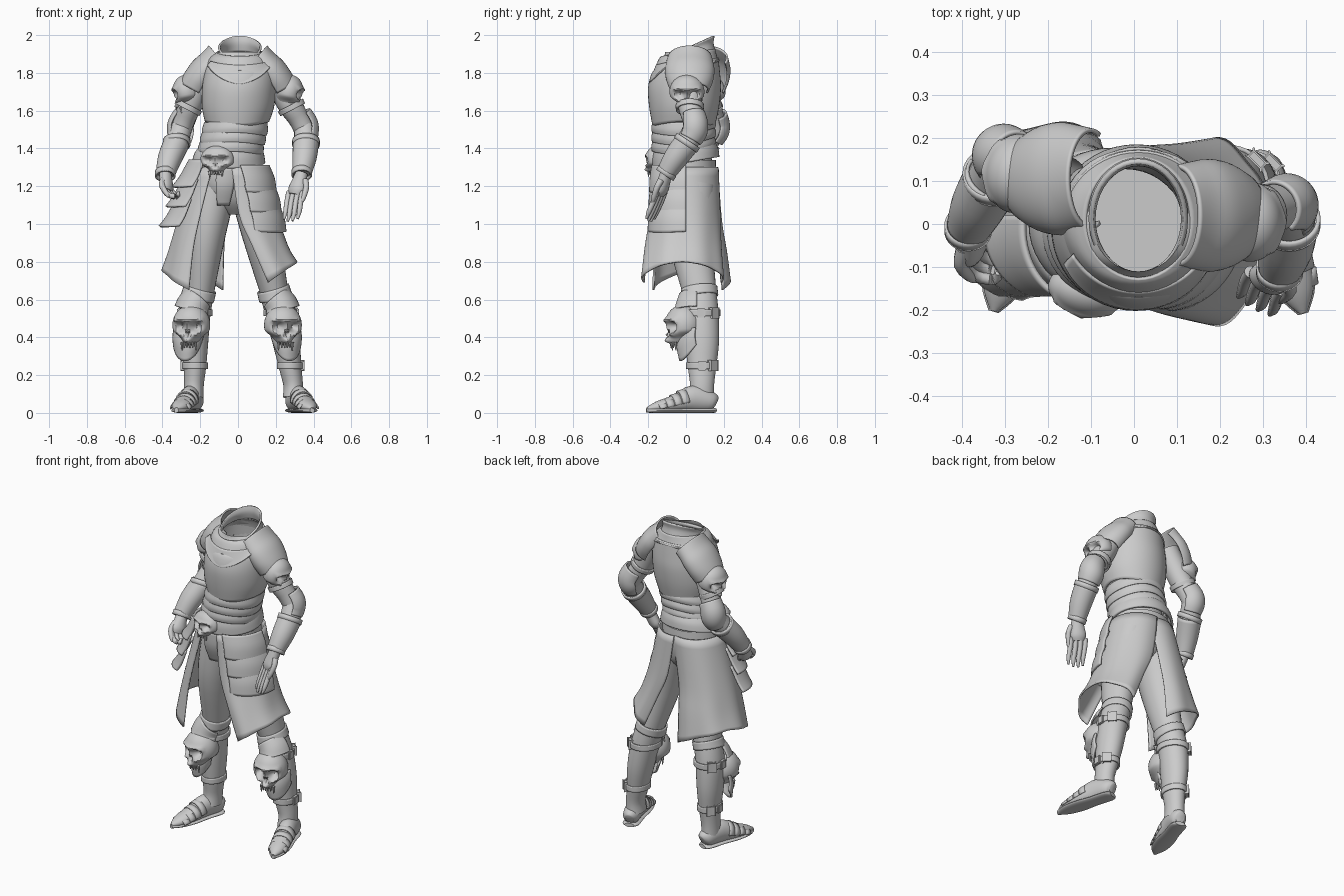
import bpy, bmesh
from math import sin, cos, exp, radians, pi
from mathutils import Vector, Matrix


def finish(name, bm, thick=0):
    bmesh.ops.recalc_face_normals(bm, faces=bm.faces)
    me = bpy.data.meshes.new(name)
    bm.to_mesh(me)
    bm.free()
    ob = bpy.data.objects.new(name, me)
    bpy.context.collection.objects.link(ob)
    if thick:
        m = ob.modifiers.new("thickness", 'SOLIDIFY')
        m.thickness, m.offset = thick, 0
    bpy.ops.object.select_all(action='DESELECT')
    bpy.context.view_layer.objects.active = ob
    ob.select_set(True)
    bpy.ops.object.shade_smooth_by_angle(angle=radians(40))
    return ob


def spline(pts, sub):
    P = [tuple(p) + (p[3],) * (len(p) == 4) for p in pts]
    P = [Vector(p + (0,) * (7 - len(p))) for p in P]
    P = [P[0]] + P + [P[-1]]
    out = []
    for i in range(1, len(P) - 2):
        a, b, c, d = P[i - 1:i + 3]
        for k in range(sub):
            t = k / sub
            out.append(0.5 * (2 * b + (c - a) * t + (2 * a - 5 * b + 4 * c - d) * t * t
                              + (3 * b - a - 3 * c + d) * t ** 3))
    return out + [P[-2]]


def sheet(name, pts, a0=0, a1=360, n=32, thick=0, flat=False, face=(0, -1, 0), ripple=0, cap=False, sub=4):
    """Skin around a path. Point: x, y, z, rx, ry, tilt, wave. Angle 0 is front, 90 is +x."""
    P = spline(pts, sub)
    closed = abs(a1 - a0) >= 360
    mid = 0 if closed else radians((a0 + a1) / 2)
    half = radians(abs(a1 - a0) / 2)
    cols = n if closed else n + 1
    bm = bmesh.new()
    rows = []
    for j, p in enumerate(P):
        t = (P[min(j + 1, len(P) - 1)].xyz - P[max(j - 1, 0)].xyz).normalized()
        if face[2] == 0 and t.z < 0:
            t = -t
        if flat:
            t = Vector((0, 0, 1))
        f = Vector(face)
        f = (f - t * f.dot(t)).normalized()
        s = t.cross(f)
        row = []
        for i in range(cols):
            a = radians(a0 + (a1 - a0) * i / n)
            q = 1 + ripple * sin(7 * a) * j / len(P)
            wave = cos(2 * a) if closed else 1 - 2 * abs((a - mid) / half) ** 1.6
            row.append(bm.verts.new(p.xyz + s * (sin(a) * p[3] * q) + f * (cos(a) * p[4] * q)
                                    + t * (p[5] * cos(a - mid) + p[6] * wave)))
        rows.append(row)
    for r, q in zip(rows, rows[1:]):
        for i in range(n):
            k = (i + 1) % cols
            bm.faces.new((r[i], r[k], q[k], q[i]))
    if cap:
        bm.faces.new(rows[0])
        bm.faces.new(rows[-1])
    return finish(name, bm, thick)


def skull(name, loc, w, h, d, yaw, pitch=0):
    bm = bmesh.new()
    bmesh.ops.create_uvsphere(bm, u_segments=48, v_segments=36, radius=1)
    for v in bm.verts:
        x, y, z = v.co
        ax = abs(x)
        if y < 0.1:
            y += 0.6 * exp(-((ax - .4) / .25) ** 2 - ((z + .03) / .24) ** 2)    # eye sockets
            y += 0.35 * exp(-(x / .12) ** 2 - ((z + .4) / .15) ** 2)            # nose
            y -= 0.14 * exp(-((z - .3) / .12) ** 2) * (ax < .8)                 # brow
            y -= 0.2 * exp(-((ax - .55) / .17) ** 2 - ((z + .42) / .12) ** 2)   # cheeks
            y -= 0.4 * exp(-(x / .38) ** 2 - ((z + .74) / .22) ** 2)            # upper jaw
        if z < -.3:
            x *= 1 - .3 * min(1, (-z - .3) / .3)
        v.co = x, y, z
    for i in range(6):
        x = (i - 2.5) * .15
        L = .42 if i in (0, 5) else .28
        bmesh.ops.create_cone(bm, cap_ends=True, segments=8, radius1=.03, radius2=.085, depth=L,
                              matrix=Matrix.Translation((x, -.75 + x * x, -.8 - L / 2)))
    bm.transform(Matrix.Translation(loc) @ Matrix.Rotation(radians(yaw), 4, 'Z')
                 @ Matrix.Rotation(radians(pitch), 4, 'X') @ Matrix.Diagonal((w / 2, d, h / 2, 1)))
    finish(name, bm)


def block(name, loc, size, yaw):
    bm = bmesh.new()
    bmesh.ops.create_cube(bm, size=1)
    bm.transform(Matrix.Translation(loc) @ Matrix.Rotation(radians(yaw), 4, 'Z') @ Matrix.Diagonal((*size, 1)))
    bmesh.ops.bevel(bm, geom=bm.edges[:], offset=.004, segments=2, affect='EDGES')
    finish(name, bm)


# Torso, breastplate, pointed yoke, gorget and collar
sheet("torso", [(-.045, 0, 1.25, .17, .15), (-.03, -.01, 1.4, .15, .14), (-.01, -.015, 1.5, .155, .145),
                (0, -.01, 1.62, .175, .165), (.005, -.005, 1.74, .18, .172), (.01, .01, 1.83, .172, .158),
                (.01, .018, 1.885, .15, .135), (.01, .015, 1.91, .11, .125)], flat=True, n=40)
sheet("breastplate", [(-.005, -.012, 1.53, .165, .16, 0, -.012), (0, -.01, 1.62, .186, .18), (.005, -.008, 1.72, .19, .188),
                      (.01, 0, 1.8, .182, .175), (.01, .01, 1.85, .168, .156, -.03)], flat=True, n=48, thick=.01)
sheet("chest_yoke", [(.01, .006, 1.85, .172, .162, 0, -.01), (.008, -.001, 1.81, .187, .18, 0, -.035),
                     (.007, -.006, 1.79, .192, .19, 0, -.05)], -62, 62, n=32, flat=True, thick=.008)
sheet("gorget", [(.01, .005, 1.82, .18, .172, -.03, .02), (.01, .012, 1.87, .16, .152),
                 (.01, .012, 1.905, .12, .138, -.02)], flat=True, n=48, thick=.01)
sheet("collar", [(.01, .012, 1.885, .118, .138, -.03), (.01, .012, 1.915, .105, .128, -.045),
                 (.01, .012, 1.935, .11, .134, -.06)], flat=True, n=40, thick=.012)

# Waist lames with scalloped edges, and belts
for k in range(3):
    z, x = 1.525 - .05 * k, -.012 - .011 * k
    sheet(f"waist_lame_{k}", [(x, -.012, z + .02, .162, .158, -.008, .008), (x - .004, -.012, z - .015, .17, .167, -.012, .012),
                              (x - .006, -.012, z - .04, .166, .163, -.014, .014)], flat=True, n=48, thick=.01)
sheet("hip_belt", [(-.04, -.005, 1.405, .16, .157, -.02), (-.047, -.003, 1.37, .178, .168, -.025),
                   (-.05, 0, 1.325, .188, .17, -.03)], flat=True, n=48, thick=.014)
sheet("pelvis", [(-.02, .01, 1.05, .05, .06), (-.03, .01, 1.12, .13, .125), (-.045, .005, 1.22, .175, .155),
                 (-.045, 0, 1.34, .175, .158)], flat=True, cap=True)
skull("belt_skull", (-.11, -.155, 1.34), .18, .15, .06, -12)
sheet("loin_flap", [(-.075, 0, 1.3, .17, .172), (-.08, 0, 1.2, .15, .165), (-.085, 0, 1.1, .1, .125, 0)],
      -14, 22, n=8, thick=.01, flat=True)

# Split skirt: one half around each leg, lower at its front and back edges
sheet("left_skirt", [(-.01, 0, 1.3, .16, .168), (.03, -.005, 1.05, .178, .182), (.1, -.015, .88, .165, .197),
                     (.178, -.018, .745, .135, .212, 0, .055)], -8, 188, n=44, thick=.01, flat=True, ripple=.03)
sheet("right_skirt", [(-.085, 0, 1.3, .15, .165), (-.15, .005, 1.02, .165, .18), (-.175, .015, .86, .185, .195),
                      (-.19, .02, .71, .205, .21, 0, .06)], -20, -213, n=48, thick=.01, flat=True, ripple=.03)

# Hip tassets: overlapping plates
for k in range(3):
    z = 1.31 - .105 * k
    x = -.005 + .022 * k
    sheet(f"left_tasset_{k}", [(x, 0, z, .166 + .004 * k, .178 + .004 * k),
                               (x + .02, 0, z - .07, .174 + .004 * k, .188 + .004 * k),
                               (x + .03, 0, z - .125, .174 + .004 * k, .19 + .004 * k, -.02)],
          6, 90, n=24, thick=.012, flat=True)
    x = -.13 - .035 * k
    sheet(f"right_tasset_{k}", [(x, -.01, z + .03, .125, .165), (x - .025, -.01, z - .06, .15, .165),
                                (x - .05, -.01, z - .1, .165, .165, -.015)],
          -22, -100, n=20, thick=.012, flat=True)

# Legs: trousers, boots, straps, skull knee guards, segmented shoes
LEGS = [("left", 1, [(.06, .02, 1.2, .11, .135), (.12, .02, .95, .1, .12), (.19, .07, .65, .075, .09)],
         [(.185, .07, .66, .078, .088), (.225, .08, .53, .08, .092), (.255, .085, .38, .073, .09),
          (.275, .085, .25, .06, .076), (.292, .085, .15, .052, .064), (.29, .08, .08, .053, .07)],
         (.238, -.012, .465), (.288, .155), (.392, -.205)),
        ("right", -1, [(-.12, .02, 1.2, .115, .135), (-.165, .02, .95, .1, .12), (-.2, .07, .65, .075, .09)],
         [(-.2, .07, .66, .078, .088), (-.225, .08, .53, .08, .092), (-.23, .085, .38, .073, .09),
          (-.228, .085, .25, .06, .076), (-.233, .085, .15, .052, .064), (-.235, .08, .08, .053, .07)],
         (-.247, -.012, .465), (-.22, .15), (-.325, -.2))]
for side, s, thigh, boot, knee, heel, toe in LEGS:
    sheet(side + "_trouser_leg", thigh, n=28)
    sheet(side + "_boot", boot, n=32)
    x, y = boot[0][:2]
    sheet(side + "_boot_cuff", [(x, y, .66, .082, .091, -.01), (x + .014 * s, y, .61, .085, .096, -.015)], thick=.01)
    for m, (z, i, r) in enumerate(((.53, 1, .006), (.25, 3, .004))):
        x, y, _, rx, ry = boot[i]
        sheet(f"{side}_strap_{m}", [(x, y, z + .017, rx + r, ry + r), (x, y, z - .017, rx + r, ry + r)], thick=.01)
        for q in (90, 135):
            a = radians(q)
            block(f"{side}_buckle_{m}_{q}", (x + s * sin(a) * (rx + .006), y - cos(a) * (ry + .006), z),
                  (.045, .022, .05), s * q)
    kx, ky, kz = knee
    yaw = 14 * s
    skull(side + "_knee_skull", knee, .2, .215, .1, yaw, 4)
    sheet(side + "_knee_brow", [(kx - .035 * s, .06, .6, .08, .095, .02), (kx - .015 * s, .06, .57, .088, .11),
                                (kx - .005 * s, .06, .54, .093, .122)], yaw - 75, yaw + 75, n=24, thick=.01)
    sheet(side + "_shin_point", [(kx, .07, .46, .09, .1, -.02), (kx + .008 * s, .07, .44, .088, .115, -.08),
                                 (kx + .015 * s, .075, .425, .078, .105, -.15)], yaw - 65, yaw + 65, n=24, thick=.012, flat=True)

    def along(u, z, rx, ry):
        return (heel[0] + (toe[0] - heel[0]) * u, heel[1] + (toe[1] - heel[1]) * u, z, rx, ry)
    up = (0, 0, 1)
    sheet(side + "_shoe", [along(0, .05, .025, .035), along(.07, .06, .047, .053), along(.33, .075, .052, .069),
                           along(.6, .05, .055, .045), along(.85, .033, .043, .028), along(1, .02, .01, .01)],
          n=28, face=up, cap=True)
    sheet(side + "_sole", [along(0, .013, .03, .012), along(.08, .013, .05, .013), along(.35, .013, .05, .013),
                           along(.62, .013, .057, .013), along(.86, .013, .045, .013), along(1.01, .013, .012, .012)],
          n=20, face=up, cap=True)
    for k in range(4):
        u = .42 + .11 * k
        h = .066 - .011 * k
        sheet(f"{side}_shoe_lame_{k}", [along(u, h, .055, h - .006), along(u + .1, h - .009, .056 - .002 * k, h - .008)],
              -100, 100, n=20, thick=.008, face=up, sub=2)

# Arms: sleeves, pauldrons with skulls, elbow cops, bracers, hands
ARMS = [("left", 1, .02, [(.18, .03, 1.82, .07), (.265, .02, 1.65, .066), (.32, .035, 1.56, .056), (.352, .045, 1.5, .055)],
         [(.352, .045, 1.51, .056), (.36, .005, 1.43, .06), (.352, -.055, 1.35, .055), (.338, -.105, 1.27, .042)],
         90, 135, (-.035, -.03, -.11), (.024, -.014, 0), (.004, -.015, -.02)),
        ("right", -1, .105, [(-.17, .09, 1.82, .07), (-.245, .12, 1.65, .066), (-.28, .145, 1.56, .056), (-.3, .16, 1.5, .055)],
         [(-.3, .16, 1.51, .056), (-.325, .11, 1.43, .06), (-.36, .045, 1.35, .055), (-.385, -.01, 1.265, .042)],
         -98, -150, (.01, -.06, -.09), (-.012, -.022, 0), (.045, -.005, .0))]
for side, s, py, upper, fore, sk, el, d, w, curl in ARMS:
    sheet(side + "_upper_arm", upper, n=24)
    sheet(side + "_forearm", fore, n=24, cap=True)
    sheet(side + "_pauldron", [(.10 * s, py, 1.88, .08, .112), (.135 * s, py, 1.85, .074, .12),
                               (.172 * s, py, 1.81, .08, .126), (.208 * s, py, 1.76, .08, .118),
                               (.237 * s, py, 1.71, .078, .098)], -25 * s, 205 * s, n=36, thick=.01)
    skull(side + "_shoulder_skull", (.27 * s, py - (.015 if s > 0 else -.012), 1.7), .185, .18, .075, sk, 12)
    ux, uy, uz, ur = upper[1]
    sheet(side + "_arm_strap", [(ux + .012 * s, uy, uz - .02, ur + .004), (ux + .025 * s, uy, uz - .045, ur + .003)], thick=.01)
    ex, ey, ez, _ = fore[0]
    sheet(side + "_elbow_cop", [(ex - .025 * s, ey - .008, ez + .07, .06), (ex, ey, ez + .02, .067),
                                (ex + .003 * s, ey - .005, ez - .02, .068), (ex + .006 * s, ey - .025, ez - .06, .06)],
          el - 100, el + 100, n=26, thick=.01)
    bracer = [p[:3] + (p[3] + .005,) for p in fore[1:]]
    sheet(side + "_bracer", bracer, n=28, thick=.008)
    for k, p in enumerate((fore[1], fore[3])):
        r = p[3] + .008
        sheet(f"{side}_bracer_band_{k}", [(p[0], p[1] + .008, p[2] + .012, r), (p[0], p[1] - .008, p[2] - .012, r)], thick=.01, sub=2)
    # Hand with four fingers and a thumb
    d, w, curl = Vector(d), Vector(w), Vector(curl)
    a = Vector(fore[3][:3])
    b = a + d
    f = Vector((w.y, -w.x, 0)).normalized()
    sheet(side + "_palm", [(*a, .032, .032), (*(a + d * .4), .04, .033), (*(a + d * .8), .047, .032),
                           (*(b + d * .05), .035, .022)], face=f, n=20, cap=True)
    for k in range(4):
        p = b + w * (k - 1.5) - d * .1
        L = .42 - .05 * abs(k - 1.4)
        q = p + d * L + curl * .5
        r = q + d * (L if s > 0 else .05) + curl
        tip = r + (d * .3 + curl * .3 if s > 0 else -d * .25 + curl * .2)
        sheet(f"{side}_finger_{k}", [(*p, .015), (*q, .0145), (*r, .013), (*tip, .006)], n=10, cap=True, face=f, sub=3)
    p = a + d * .35 + w * 1.2
    sheet(side + "_thumb", [(*p, .018), (*(p + d * .35 + w * .8), .016), (*(p + d * .8 + w * .7 + curl * .4), .013),
                            (*(p + d * 1.0 + w * .5 + curl * .6), .006)], n=10, cap=True, face=f, sub=3)
